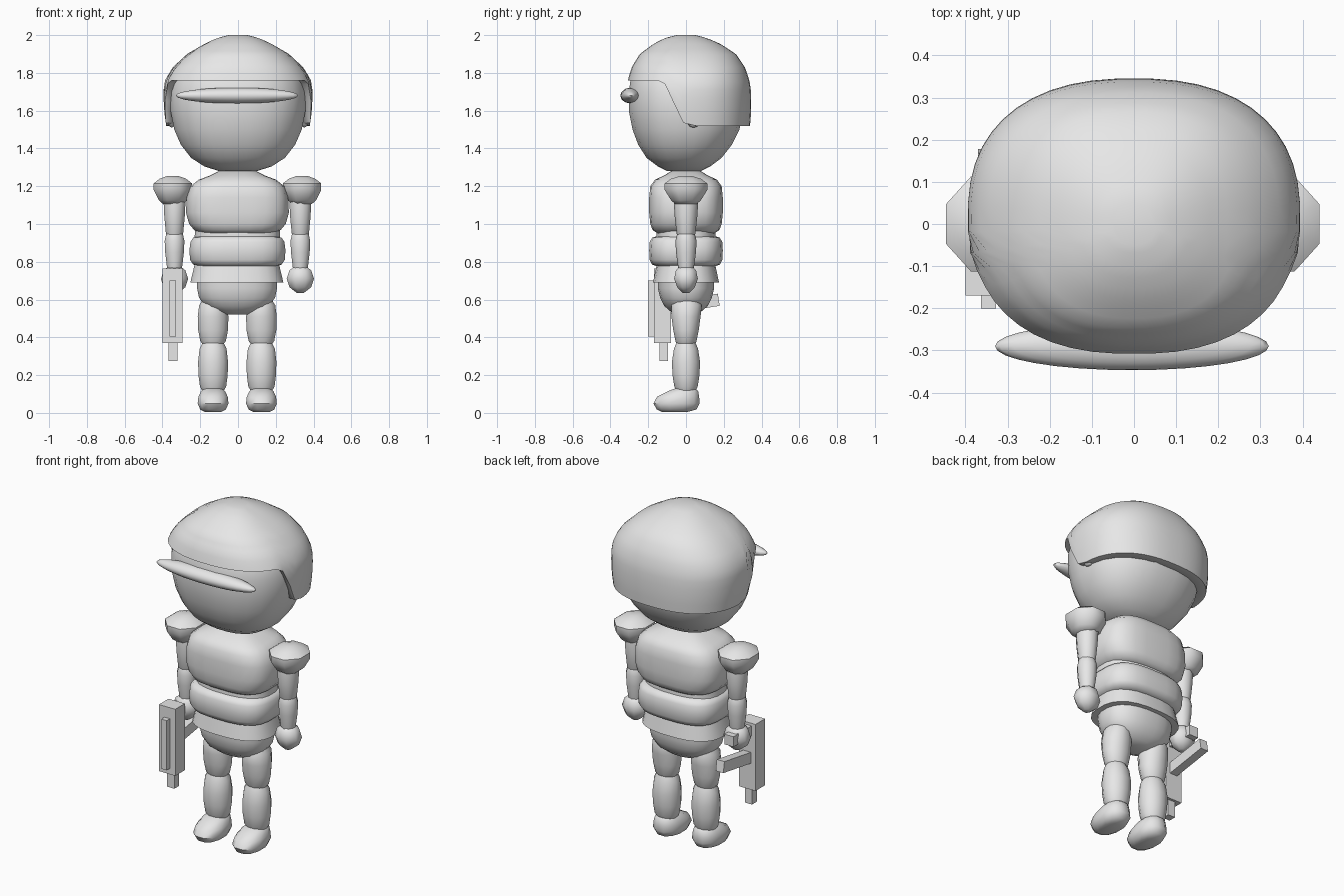
import bpy, bmesh, math
from mathutils import Vector

grey = bpy.data.materials.new("light grey")
grey.diffuse_color = (0.8, 0.8, 0.8, 1)


def finish(name, bm, angle=50):
    bmesh.ops.recalc_face_normals(bm, faces=bm.faces)
    me = bpy.data.meshes.new(name)
    bm.to_mesh(me)
    bm.free()
    me.materials.append(grey)
    ob = bpy.data.objects.new(name, me)
    bpy.context.collection.objects.link(ob)
    bpy.ops.object.select_all(action='DESELECT')
    ob.select_set(True)
    bpy.context.view_layer.objects.active = ob
    if angle:
        bpy.ops.object.shade_smooth_by_angle(angle=math.radians(angle))
    return ob


def power(v, n):
    return math.copysign(abs(v) ** (2 / n), v)


def skin(bm, rings):
    """Bridge rings of points and cap both ends."""
    rows = [[bm.verts.new(p) for p in r] for r in rings]
    n = len(rows[0])
    for a, b in zip(rows, rows[1:]):
        for i in range(n):
            bm.faces.new((a[i], a[(i + 1) % n], b[(i + 1) % n], b[i]))
    bm.faces.new(rows[0])
    bm.faces.new(rows[-1])


def loft(name, rings, x=0.0, n=16, e=2.0, angle=50):
    """Stack of superellipse rings given as (z, rx, ry, cy)."""
    bm = bmesh.new()
    pts = []
    for z, rx, ry, cy in rings:
        ring = []
        for i in range(n):
            t = 2 * math.pi * (i + 0.5) / n
            ring.append((x + rx * power(math.cos(t), e), cy + ry * power(math.sin(t), e), z))
        pts.append(ring)
    skin(bm, pts)
    return finish(name, bm, angle)


def box(name, lo, hi, tilt=0.0):
    bm = bmesh.new()
    bmesh.ops.create_cube(bm, size=1)
    lo, hi = Vector(lo), Vector(hi)
    for v in bm.verts:
        v.co = Vector(v.co[k] * (hi[k] - lo[k]) for k in range(3))
    ob = finish(name, bm, None)
    ob.location = (lo + hi) / 2
    ob.rotation_euler.x = tilt
    return ob


def ellipsoid(name, loc, r, seg=16, rings=10):
    bm = bmesh.new()
    bmesh.ops.create_uvsphere(bm, u_segments=seg, v_segments=rings, radius=1)
    for v in bm.verts:
        v.co = Vector(loc[k] + v.co[k] * r[k] for k in range(3))
    return finish(name, bm, 60)


# Head
loft("head", [(1.28, .10, .09, -.01), (1.305, .18, .14, -.01), (1.35, .25, .20, -.01),
              (1.42, .305, .25, -.005), (1.50, .34, .285, 0), (1.60, .36, .305, 0),
              (1.70, .362, .305, 0), (1.80, .335, .29, 0), (1.90, .24, .22, 0),
              (1.96, .10, .10, 0)], n=24, e=2.35)

# Helmet: long at the back, stepping up above the face
PROFILE = [(1.50, .378, .318, .02), (1.60, .392, .328, .018), (1.70, .396, .329, .016),
           (1.765, .386, .322, .014), (1.83, .345, .30, .012), (1.90, .27, .255, .01),
           (1.955, .175, .175, .005), (1.985, .11, .11, .0), (2.0, .05, .05, 0)]


def profile_at(z):
    for a, b in zip(PROFILE, PROFILE[1:]):
        if z <= b[0]:
            f = (z - a[0]) / (b[0] - a[0])
            return [a[k] + f * (b[k] - a[k]) for k in (1, 2, 3)]
    return PROFILE[-1][1:]


def helmet():
    n, levels = 48, 14
    rings = [[] for _ in range(levels + 2)]
    for i in range(n):
        t = 2 * math.pi * (i + 0.5) / n
        c, s = power(math.cos(t), 2.4), power(math.sin(t), 2.4)
        f = min(1, max(0, (-0.01 - (.017 + .33 * s)) / 0.11))
        rim = 1.52 + 0.24 * f
        for k in range(levels + 1):
            z = rim + (2.0 - rim) * (1 - (1 - k / levels) ** 1.5)
            rx, ry, cy = profile_at(z)
            rings[k + 1].append((rx * c, cy + ry * s, z))
        x, y, z = rings[1][-1]
        rings[0].append((x * .88, y * .88, z + .002))
    bm = bmesh.new()
    skin(bm, rings)
    finish("helmet", bm)


helmet()
ellipsoid("visor", (-.005, -.29, 1.68), (.325, .057, .042), 32, 12)

# Torso
loft("neck", [(1.22, .13, .10, 0), (1.26, .10, .085, 0), (1.31, .075, .07, 0)], n=12)
loft("chest", [(.95, .19, .15, 0), (.968, .23, .178, 0), (1.0, .257, .19, 0),
               (1.06, .274, .196, 0), (1.14, .27, .196, 0), (1.20, .25, .19, 0),
               (1.235, .205, .165, 0), (1.255, .15, .12, 0), (1.285, .09, .07, 0)],
     x=-.003, n=24, e=3.2)
loft("waist", [(.90, .23, .16, 0), (.98, .225, .155, 0)], x=-.003, n=24, e=2.6)
loft("belt", [(.775, .20, .15, 0), (.785, .235, .18, 0), (.81, .252, .193, 0),
              (.86, .256, .196, 0), (.905, .25, .193, 0), (.928, .235, .18, 0),
              (.937, .20, .15, 0)], x=-.003, n=24, e=3)
loft("skirt", [(.69, .248, .176, 0), (.79, .224, .155, 0)], x=-.006, n=24, e=2.6)
loft("hips", [(.52, .06, .05, 0), (.535, .11, .08, 0), (.565, .17, .115, 0),
              (.61, .203, .138, 0), (.66, .213, .15, 0), (.74, .214, .15, 0)],
     x=-.005, n=24, e=2.4)

# Limbs, both sides
for side, s in (("left", -1), ("right", 1)):
    leg, arm = s * .128 - .004, s * .333 - .003
    ellipsoid(side + "_ear", (s * .352, .04, 1.59), (.03, .05, .08), 10, 8)
    loft(side + "_thigh", [(.355, .05, .045, 0), (.38, .07, .058, 0), (.44, .082, .07, 0),
                           (.51, .084, .08, 0), (.57, .076, .083, .003),
                           (.61, .05, .06, .005)], x=leg, n=12)
    loft(side + "_shin", [(.11, .055, .05, 0), (.14, .072, .064, 0), (.20, .08, .074, 0),
                          (.27, .082, .077, 0), (.34, .074, .066, 0),
                          (.375, .056, .05, 0)], x=leg, n=12)
    loft(side + "_foot", [(.005, .045, .07, -.06), (.018, .07, .108, -.05),
                          (.05, .084, .126, -.05), (.085, .08, .115, -.042),
                          (.115, .066, .082, -.015), (.135, .04, .045, 0)],
         x=leg, n=12, e=2.3)
    loft(side + "_upper_arm", [(.92, .035, .035, 0), (.95, .048, .05, 0), (1.04, .057, .06, 0),
                               (1.14, .062, .066, 0), (1.20, .05, .05, 0)], x=arm, n=10)
    loft(side + "_forearm", [(.74, .035, .036, 0), (.77, .042, .042, 0), (.85, .052, .053, 0),
                             (.91, .055, .056, 0), (.95, .046, .046, 0),
                             (.975, .03, .03, 0)], x=arm, n=10)
    loft(side + "_hand", [(.635, .02, .02, 0), (.665, .062, .05, 0), (.71, .078, .068, 0),
                          (.755, .062, .058, 0), (.775, .035, .035, 0)], x=arm, n=8)
    loft(side + "_shoulder_pad", [(1.105, .055, .06, 0), (1.125, .08, .085, 0),
                                  (1.18, .11, .122, 0), (1.215, .11, .122, 0),
                                  (1.24, .075, .085, 0), (1.255, .03, .03, 0)],
         x=s * .342 - .003, n=8)

# Blaster held muzzle down in the left hand
box("blaster_body", (-.40, -.17, .37), (-.293, -.08, .765))
box("blaster_rail", (-.363, -.20, .405), (-.328, -.168, .70))
box("blaster_barrel", (-.367, -.14, .275), (-.32, -.095, .38))
box("blaster_grip", (-.375, -.09, .69), (-.315, .09, .75))
box("blaster_magazine", (-.37, -.10, .545), (-.32, .175, .61), math.radians(9))
